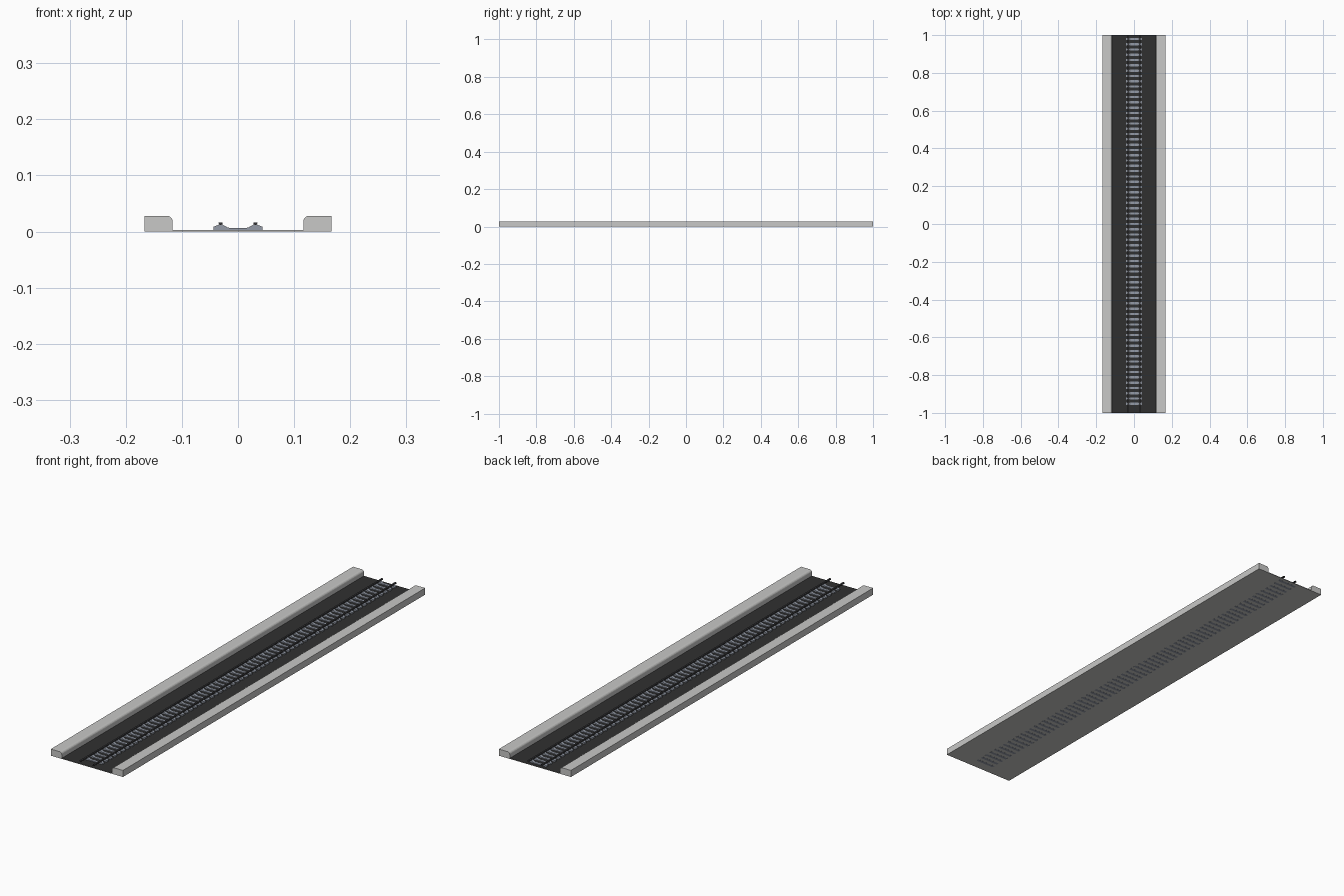
import bpy, bmesh, math

if "Cube" in bpy.data.objects:
    bpy.data.objects.remove(bpy.data.objects["Cube"])


def material(name, rgb):
    m = bpy.data.materials.new(name)
    m.diffuse_color = (*rgb, 1)
    m.use_nodes = True
    m.node_tree.nodes["Principled BSDF"].inputs["Base Color"].default_value = m.diffuse_color
    return m


CONCRETE = material("pale_concrete", (0.58, 0.58, 0.57))
ASPHALT = material("dark_ground", (0.03, 0.03, 0.03))
SLEEPER = material("blue_grey_sleeper", (0.30, 0.33, 0.39))
STEEL = material("dark_steel", (0.04, 0.04, 0.043))


def add_prism(bm, profile, y0, y1):
    """Extrude a closed XZ profile along y."""
    front = [bm.verts.new((x, y0, z)) for x, z in profile]
    back = [bm.verts.new((x, y1, z)) for x, z in profile]
    n = len(profile)
    bm.faces.new(front)
    bm.faces.new(back[::-1])
    for i in range(n):
        j = (i + 1) % n
        bm.faces.new((front[i], front[j], back[j], back[i]))


def finish(name, bm, *mats):
    bmesh.ops.recalc_face_normals(bm, faces=bm.faces)
    mesh = bpy.data.meshes.new(name)
    bm.to_mesh(mesh)
    bm.free()
    for m in mats:
        mesh.materials.append(m)
    ob = bpy.data.objects.new(name, mesh)
    bpy.context.collection.objects.link(ob)
    return ob


def mirrored(half):
    """Close a right-hand half profile with its mirror image."""
    return half + [(-x, z) for x, z in reversed(half)]


# Trackbed: flat channel between two kerbs with rounded inner top edges
INNER, OUTER, TOP, FLOOR, R = 0.1165, 0.167, 0.028, 0.003, 0.010
arc = [(INNER + R - R * math.cos(a), TOP - R + R * math.sin(a))
       for a in (math.radians(15 * i) for i in range(7))]
half = [(INNER, FLOOR)] + arc + [(OUTER, TOP), (OUTER, 0.0003)]
bm = bmesh.new()
add_prism(bm, mirrored(half), -1, 1)
bm.normal_update()
bmesh.ops.recalc_face_normals(bm, faces=bm.faces)
for f in bm.faces:
    c = f.calc_center_median()
    if f.normal.z > 0.9 and c.z < FLOOR + 0.001:
        f.material_index = 1   # dark channel floor
finish("trackbed_with_kerbs", bm, CONCRETE, ASPHALT)

# Concrete sleepers: raised rail seats and a lowered middle
half = [(0.015, 0.0065), (0.019, 0.0075), (0.026, 0.0115),
        (0.036, 0.0115), (0.0435, 0.0085), (0.0435, 0.0)]
COUNT, FIRST, LAST, WIDTH = 70, -0.952, 0.98, 0.012
bm = bmesh.new()
for i in range(COUNT):
    y = FIRST + (LAST - FIRST) * i / (COUNT - 1)
    add_prism(bm, mirrored(half), y - WIDTH / 2, y + WIDTH / 2)
finish("sleepers", bm, SLEEPER)

# Rails: foot, web and head
half = [(0.004, 0.0115), (0.004, 0.0122), (0.0016, 0.0128),
        (0.0016, 0.0136), (0.0035, 0.014), (0.0035, 0.016)]
for side, x0 in (("left", -0.031), ("right", 0.031)):
    bm = bmesh.new()
    add_prism(bm, [(x + x0, z) for x, z in mirrored(half)], -1, 1)
    finish(side + "_rail", bm, STEEL)
